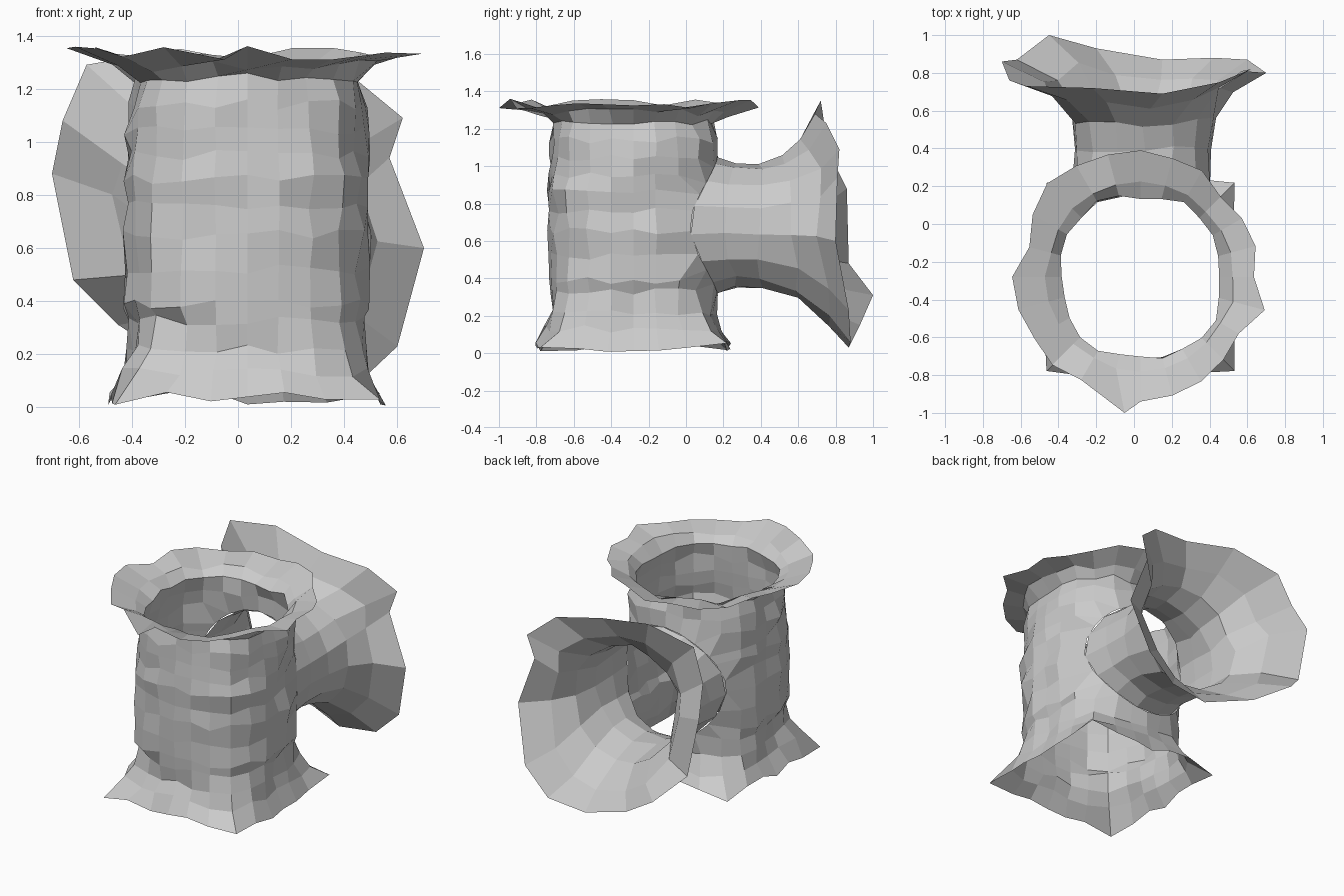
import bpy, bmesh, math, random

if "Cube" in bpy.data.objects:
    bpy.data.objects.remove(bpy.data.objects["Cube"])

random.seed(4)
CX, CY, R = 0.035, -0.28, 0.45       # upright tube axis and radius
NX, NZ, RX, RZ = 0.045, 0.68, 0.37, 0.34   # side neck centre and radii
FILLET = 1.08                        # the neck widens a little at the joint
SEG = 24


def jit(a=0.012):
    return random.uniform(-a, a)


def superellipse(ang, r, n):
    c, s = math.cos(ang), math.sin(ang)
    k = (abs(c) ** n + abs(s) ** n) ** (-1 / n)
    return r * k * c, r * k * s


def tube_back_y(x):
    u = min(abs((x - CX) / R), 0.98)
    return CY + R * (1 - u ** 2.8) ** (1 / 2.8)


def loft(bm, rings):
    """Skin a list of closed rings of points with quads."""
    vs = [[bm.verts.new(p) for p in ring] for ring in rings]
    for a, b in zip(vs, vs[1:]):
        for i in range(len(a)):
            j = (i + 1) % len(a)
            bm.faces.new((a[i], a[j], b[j], b[i]))


def finish(bm, name):
    me = bpy.data.meshes.new(name)
    bm.to_mesh(me)
    bm.free()
    ob = bpy.data.objects.new(name, me)
    bpy.context.collection.objects.link(ob)
    return ob


# Upright tube: (z, radius, squareness), square flared foot to rounder body
profile = [(0.035, 0.51, 7), (0.13, 0.465, 4.5), (0.22, 0.44, 3.2), (0.33, 0.43, 2.8),
           (0.39, 0.455, 2.8), (0.52, 0.45, 2.8), (0.65, 0.455, 2.8), (0.76, 0.445, 2.8),
           (0.86, 0.455, 2.8), (0.95, 0.445, 2.8), (1.04, 0.45, 2.8), (1.14, 0.44, 2.7),
           (1.24, 0.42, 2.6)]
rings = []
for k, (z, r, n) in enumerate(profile):
    ring = []
    for i in range(SEG):
        rr = r + jit(0.018)
        if k == 0 and i % 6 == 3:      # pointed foot corners
            rr = 0.55
        x, y = superellipse(2 * math.pi * i / SEG, rr, n)
        ring.append((CX + x, CY + y, max(0, z + jit(0.02 if k else 0.03))))
    rings.append(ring)

# Ragged collar around the top opening
collar = [.60, .63, .62, .60, .65, .65, .67, .67, .68, .70, .66, .61,
          .68, .67, .65, .66, .63, .66, .66, .65, .64, .62, .60, .68]
for t, z in ((0.25, 1.285), (1.0, 1.335)):
    ring = []
    for i, ro in enumerate(collar):
        a = 2 * math.pi * i / SEG
        r = 0.45 + (ro - 0.45) * t
        ring.append((CX + r * math.cos(a), CY + r * math.sin(a), z + jit(0.025)))
    rings.append(ring)
x, y, z = rings[-1][17]
rings[-1][17] = (-0.05, -1.0, 1.31)    # long front point
bm = bmesh.new()
loft(bm, rings)

# Open the tube where the side branch meets it
sx, sz = RX * 1.03, RZ * FILLET
hole = []
for f in bm.faces:
    c = f.calc_center_median()
    if c.y > CY and ((c.x - NX) / sx) ** 2 + ((c.z - NZ) / sz) ** 2 < 1.1:
        hole.append(f)
hole_verts = {v for f in hole for v in f.verts}
bmesh.ops.delete(bm, geom=hole, context='FACES')
for v in hole_verts:
    if v.is_valid and v.link_faces:
        a = math.atan2((v.co.z - NZ) / sz, (v.co.x - NX) / sx)
        v.co.x, v.co.z = NX + sx * math.cos(a), NZ + sz * math.sin(a)
        v.co.y = tube_back_y(v.co.x)
finish(bm, "upright_tube")

# Side branch: neck ending in an uneven bell
bell = [(.70, .80, .60), (.57, .81, .94), (.62, .82, 1.09), (.45, .75, 1.23), (.15, .69, 1.28),
        (-.22, .72, 1.35), (-.57, .73, 1.29), (-.66, .76, 1.08), (-.70, .86, .88),
        (-.62, .87, .48), (-.45, 1.0, .31), (-.2, .93, .15), (.15, .87, .03),
        (.42, .88, .06), (.60, .87, .23)]
neck, seam = [], []
for k in range(len(bell)):
    a = math.radians(-7 + 24 * k)
    neck.append((NX + RX * math.cos(a), NZ + RZ * math.sin(a)))
    seam.append((NX + sx * math.cos(a), NZ + sz * math.sin(a)))
rings = [[(x, tube_back_y(x), z) for x, z in seam]]
for t in (0.45, 1.0):
    rings.append([(x + jit(), tube_back_y(x) * (1 - t) + 0.4 * t + jit(0.02), z + jit())
                  for x, z in neck])
for u, fx, fz, low in ((0.4, 0.05, 0.12, 0.17), (0.75, 0.4, 0.45, 0.62), (1, 1, 1, 1)):
    j = 0.015 if u < 1 else 0
    rings.append([(x + (bx - x) * fx + jit(j), 0.4 + (by - 0.4) * u + jit(j),
                   z + (bz - z) * (fz if z > NZ else low) + jit(j))
                  for (x, z), (bx, by, bz) in zip(neck, bell)])
bm = bmesh.new()
loft(bm, rings)
finish(bm, "side_branch_bell")
